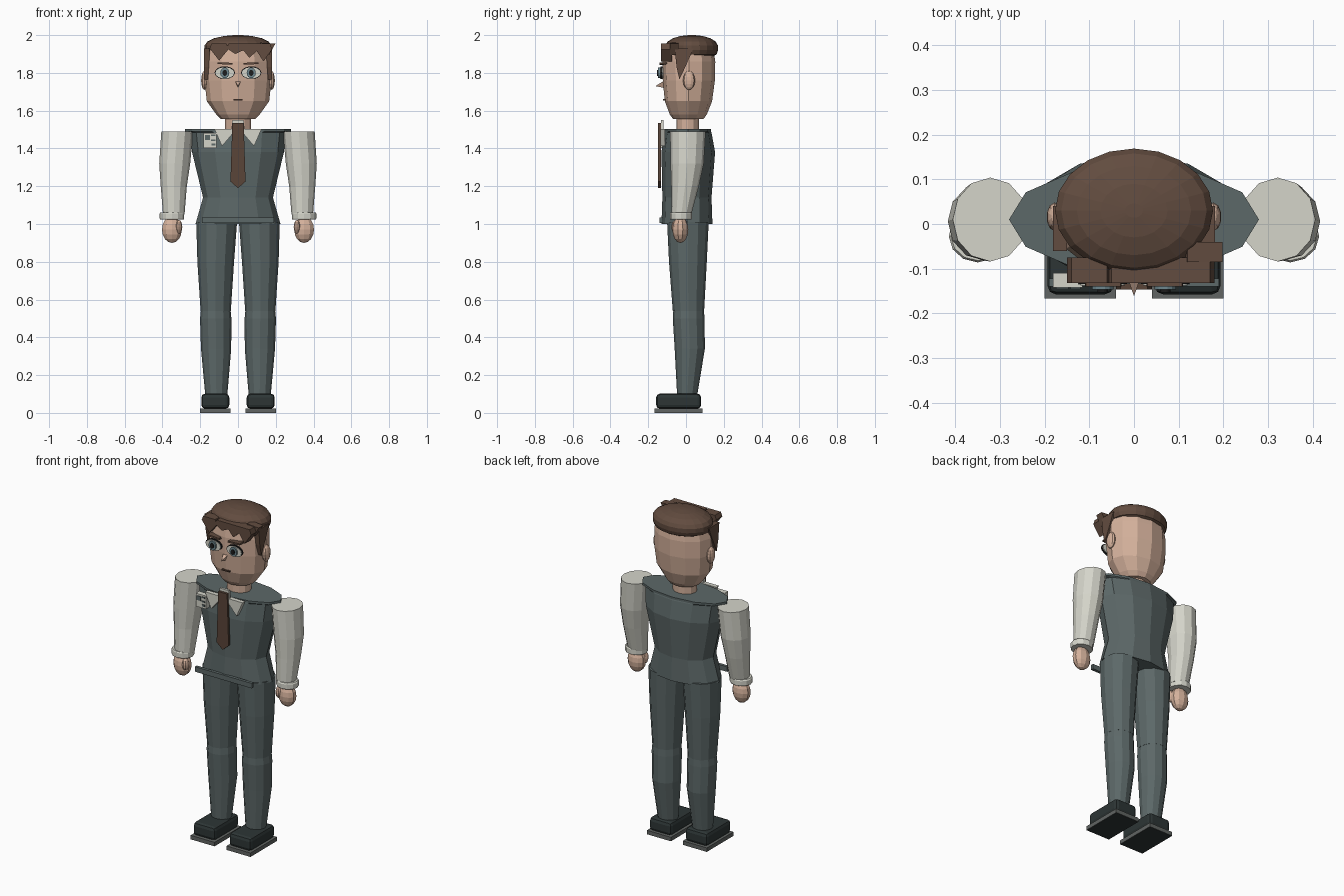
import bpy, bmesh, math
from mathutils import Matrix


def mat(name, rgb):
    m = bpy.data.materials.new(name)
    m.diffuse_color = (*rgb, 1)
    return m


CLOTH = mat("slate_cloth", (0.107, 0.138, 0.138))
SHIRT = mat("off_white", (0.66, 0.66, 0.59))
SKIN = mat("skin", (0.66, 0.44, 0.33))
HAIR = mat("brown_hair", (0.122, 0.072, 0.05))
TIE = mat("brown_tie", (0.10, 0.058, 0.04))
SHOE = mat("dark_shoe", (0.026, 0.036, 0.036))
SOLE = mat("grey_sole", (0.12, 0.13, 0.125))
IRIS = mat("blue_grey_iris", (0.16, 0.25, 0.28))
BLACK = mat("near_black", (0.012, 0.012, 0.012))


def finish(name, bm, m):
    bmesh.ops.recalc_face_normals(bm, faces=bm.faces)
    me = bpy.data.meshes.new(name)
    bm.to_mesh(me)
    bm.free()
    me.materials.append(m)
    ob = bpy.data.objects.new(name, me)
    bpy.context.collection.objects.link(ob)
    return ob


def loft(name, rings, m, n=12):
    """Capped stack of ellipses: (z, cx, cy, rx, ry)."""
    bm = bmesh.new()
    rows = []
    for z, cx, cy, rx, ry in rings:
        rows.append([bm.verts.new((cx + rx * math.cos(i * math.tau / n),
                                   cy + ry * math.sin(i * math.tau / n), z)) for i in range(n)])
    for a, b in zip(rows, rows[1:]):
        for i in range(n):
            j = (i + 1) % n
            bm.faces.new((a[i], a[j], b[j], b[i]))
    bm.faces.new(rows[0])
    bm.faces.new(rows[-1])
    return finish(name, bm, m)


def prism(name, pts, a, b, m, axis="y"):
    """Extrude an outline: (x, z) along y, or (y, z) along x."""
    bm = bmesh.new()
    put = (lambda p, d: (p[0], d, p[1])) if axis == "y" else (lambda p, d: (d, p[0], p[1]))
    f = [bm.verts.new(put(p, a)) for p in pts]
    k = [bm.verts.new(put(p, b)) for p in pts]
    bm.faces.new(f)
    bm.faces.new(k[::-1])
    for i in range(len(pts)):
        j = (i + 1) % len(pts)
        bm.faces.new((f[i], f[j], k[j], k[i]))
    return finish(name, bm, m)


def box(name, x0, x1, y0, y1, z0, z1, m, bevel=0):
    ob = prism(name, [(x0, z0), (x1, z0), (x1, z1), (x0, z1)], y0, y1, m)
    if bevel:
        mod = ob.modifiers.new("round", "BEVEL")
        mod.width, mod.segments = bevel, 2
    return ob


def ball(name, c, r, m, u=10, v=8):
    bm = bmesh.new()
    bmesh.ops.create_uvsphere(bm, u_segments=u, v_segments=v, radius=1,
                              matrix=Matrix.Translation(c) @ Matrix.Diagonal((*r, 1)))
    return finish(name, bm, m)


def disc(name, x, z, rx, rz, a, b, m, n=14):
    pts = [(x + rx * math.cos(i * math.tau / n), z + rz * math.sin(i * math.tau / n)) for i in range(n)]
    return prism(name, pts, a, b, m)


# Waistcoat with a wide flat shoulder line
loft("waistcoat", [(1.0, 0, .005, .225, .135), (1.14, 0, .005, .185, .13), (1.38, 0, .012, .243, .142),
                   (1.485, 0, .01, .255, .125), (1.49, 0, .01, .28, .122), (1.503, 0, .01, .28, .122)], CLOTH)
box("waist_band", -.19, .19, -.14, -.122, 1.005, 1.035, CLOTH)

# Neck and head
loft("neck", [(1.49, 0, .01, .07, .06), (1.6, 0, .01, .07, .06)], SKIN)
loft("head", [(1.555, 0, .012, .09, .08), (1.58, 0, .012, .115, .098), (1.65, 0, .013, .165, .125),
              (1.76, 0, .015, .177, .138), (1.86, 0, .015, .176, .14), (1.93, 0, .015, .165, .13)], SKIN)

# Hair cap
loft("hair_cap", [(1.89, 0, .03, .15, .118), (1.898, 0, .03, .168, .132), (1.92, 0, .03, .177, .139),
                  (1.945, 0, .03, .177, .139), (1.965, 0, .03, .163, .128), (1.983, 0, .03, .128, .1),
                  (1.995, 0, .03, .075, .06), (2.0, 0, .03, .02, .016)], HAIR, 20)

# Jagged fringe tufts: left edge, tip, right edge, bottom of tip
for i, (x0, xt, x1, zt) in enumerate([(-.15, -.1, -.05, 1.865), (-.06, -.015, .04, 1.9),
                                      (.02, .06, .11, 1.88), (.09, .135, .18, 1.86)]):
    prism(f"fringe_tuft_{i}", [(x0, 1.93), (xt, zt), (x1, 1.925), (x1 - .01, 1.955), (x0 + .01, 1.955)],
          -.132, -.075, HAIR)
prism("swept_tuft", [(.11, 1.93), (.165, 1.895), (.198, 1.955), (.12, 1.96)], -.085, -.04, HAIR)

for s, side in ((-1, "left"), (1, "right")):
    # Side locks and ears
    prism(f"{side}_side_lock", [(-.06, 1.93), (.04, 1.93), (.01, 1.86), (-.035, 1.765), (-.05, 1.83)],
          s * .15, s * .181, HAIR, "x")
    ball(f"{side}_ear", (s * .178, .016, 1.76), (.018, .032, .05), SKIN)
    # Eyes and brows
    disc(f"{side}_eye_white", s * .07, 1.8, .05, .03, -.138, -.12, SHIRT)
    disc(f"{side}_eye_rim", s * .07, 1.801, .054, .034, -.134, -.125, BLACK)
    disc(f"{side}_iris", s * .07, 1.8, .024, .028, -.147, -.137, IRIS)
    disc(f"{side}_pupil", s * .07, 1.8, .012, .016, -.153, -.146, BLACK)
    prism(f"{side}_brow", [(s * .028, 1.843), (s * .11, 1.847), (s * .108, 1.856), (s * .03, 1.853)],
          -.14, -.1, HAIR)

    # Shirt collar
    prism(f"{side}_collar", [(s * .02, 1.503), (s * .125, 1.503), (s * .085, 1.412), (s * .035, 1.47)],
          -.136, -.11, SHIRT)

    # Sleeve, cuff and hand
    loft(f"{side}_sleeve", [(1.05, s * .34, -.025, .057, .053), (1.2, s * .34, -.005, .069, .073),
                            (1.32, s * .335, .006, .082, .088), (1.49, s * .322, .01, .084, .094)], SHIRT)
    loft(f"{side}_cuff", [(1.025, s * .35, -.027, .063, .057), (1.03, s * .35, -.027, .065, .059),
                          (1.055, s * .35, -.027, .065, .059), (1.062, s * .35, -.027, .06, .055)], SHIRT)
    ball(f"{side}_hand", (s * .35, -.03, .97), (.055, .042, .07), SKIN)
    ball(f"{side}_thumb", (s * .312, -.055, .985), (.018, .022, .036), SKIN)

    # Trouser leg with a step at the knee
    loft(f"{side}_thigh", [(.54, s * .118, .013, .08, .083), (.8, s * .118, .01, .097, .1),
                           (1.01, s * .113, .01, .108, .11)], CLOTH)
    loft(f"{side}_shin", [(.09, s * .115, .006, .058, .053), (.34, s * .116, .02, .08, .08),
                          (.5, s * .118, .014, .083, .084), (.56, s * .118, .014, .077, .08)], CLOTH)

    # Shoe
    box(f"{side}_sole", s * .12 - .08, s * .12 + .08, -.167, .087, 0, .024, SOLE)
    box(f"{side}_sole_base", s * .12 - .077, s * .12 + .077, -.164, .084, -.0005, .001, SHOE)
    box(f"{side}_shoe", s * .12 - .074, s * .12 + .074, -.158, .08, .022, .102, SHOE, .02)

# Nose and mouth
bm = bmesh.new()
v = [bm.verts.new(p) for p in ((0, -.162, 1.73), (-.014, -.122, 1.755), (.014, -.122, 1.755), (0, -.115, 1.72))]
for f in ((0, 1, 2), (0, 2, 3), (0, 3, 1), (1, 3, 2)):
    bm.faces.new([v[i] for i in f])
finish("nose", bm, SKIN)
box("mouth", -.025, .025, -.121, -.1, 1.654, 1.661, TIE)

# Tie
prism("tie_blade", [(-.03, 1.535), (.03, 1.535), (.04, 1.225), (0, 1.19), (-.04, 1.225)], -.147, -.133, TIE)
prism("collar_band", [(-.035, 1.5), (.035, 1.5), (.03, 1.55), (-.03, 1.55)], -.132, -.118, SHIRT)

# Name badge with plain marks
box("badge", -.182, -.115, -.142, -.11, 1.403, 1.482, SHIRT)
for i, (x, z, w, h) in enumerate([(-.175, 1.445, .028, .026), (-.142, 1.465, .022, .008),
                                  (-.142, 1.44, .022, .008), (-.14, 1.415, .02, .012)]):
    box(f"badge_mark_{i}", x, x + w, -.146, -.141, z, z + h, CLOTH)
